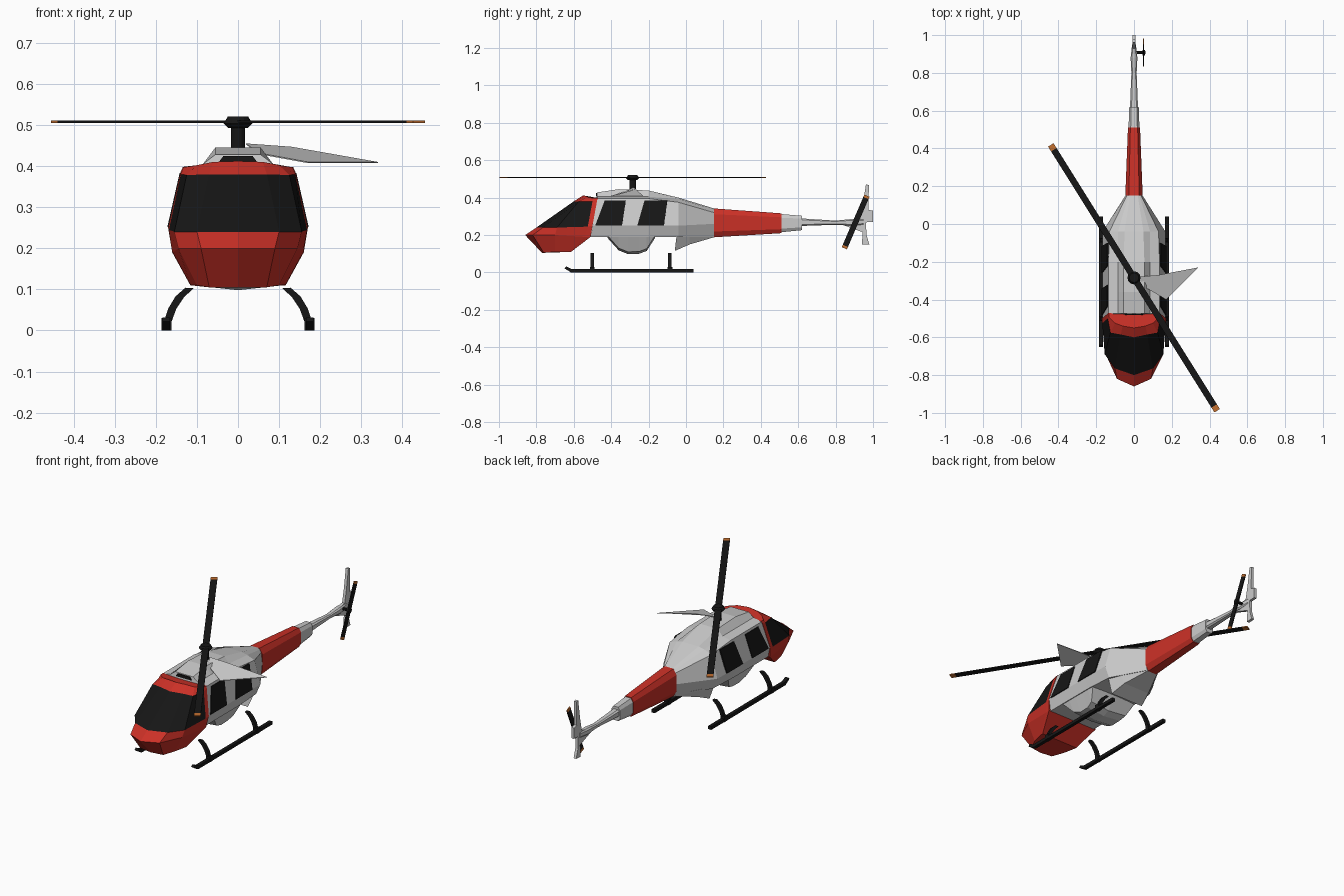
import bpy, bmesh
from mathutils import Vector, Matrix

if "Cube" in bpy.data.objects:
    bpy.data.objects.remove(bpy.data.objects["Cube"])


def material(name, rgb):
    m = bpy.data.materials.new(name)
    m.diffuse_color = (*rgb, 1)
    m.use_nodes = True
    m.node_tree.nodes["Principled BSDF"].inputs["Base Color"].default_value = m.diffuse_color
    return m


RED = material("red_paint", (0.6, 0.03, 0.02))
BLACK = material("black", (0.008, 0.008, 0.008))
ORANGE = material("orange_tip", (0.55, 0.16, 0.03))


def finish(bm, name, mats=(), mirror=False):
    bmesh.ops.recalc_face_normals(bm, faces=bm.faces)
    me = bpy.data.meshes.new(name)
    bm.to_mesh(me)
    bm.free()
    ob = bpy.data.objects.new(name, me)
    bpy.context.collection.objects.link(ob)
    for m in mats:
        me.materials.append(m)
    if mirror:
        ob.modifiers.new("mirror", 'MIRROR')
    return ob


def loft(name, halves, mats=(), symmetric=True, mat_of=None, mirror=False):
    """Skin rings; each half ring is completed by its mirror image in x."""
    bm = bmesh.new()
    rings = []
    for h in halves:
        pts = [Vector(p) for p in h]
        if symmetric:
            pts += [Vector((-p.x, p.y, p.z)) for p in reversed(pts) if p.x > 1e-5]
        rings.append([bm.verts.new(p) for p in pts])
    n = len(rings[0])
    for i in range(len(rings) - 1):
        a, b = rings[i], rings[i + 1]
        for j in range(n):
            k = (j + 1) % n
            f = bm.faces.new((a[j], a[k], b[k], b[j]))
            if mat_of:
                f.material_index = mat_of(i, j, n)
    bm.faces.new(rings[0])
    bm.faces.new(rings[-1])
    return finish(bm, name, mats, mirror)


def plate(name, pts, vec, mat=None, mirror=False):
    """A flat outline pulled along a vector."""
    v = Vector(vec)
    return loft(name, [pts, [Vector(p) + v for p in pts]], [mat] if mat else [], False, None, mirror)


def cylinder(name, r, z0, z1, at, mat, sides=12, r2=None, axis='Z'):
    bm = bmesh.new()
    m = Matrix.Translation(at)
    if axis == 'X':
        m = m @ Matrix.Rotation(1.5708, 4, 'Y')
    m = m @ Matrix.Translation((0, 0, (z0 + z1) / 2))
    bmesh.ops.create_cone(bm, cap_ends=True, segments=sides, radius1=r,
                          radius2=r if r2 is None else r2, depth=z1 - z0, matrix=m)
    return finish(bm, name, [mat])


# cockpit: U-shaped outlines stacked upwards, glass on the middle band
cockpit = [
    [(0, -.77, .105), (.07, -.76, .105), (.10, -.70, .11), (.115, -.63, .11), (.116, -.615, .11)],
    [(0, -.86, .20), (.09, -.82, .20), (.145, -.70, .20), (.158, -.54, .19), (.16, -.51, .19)],
    [(0, -.80, .24), (.10, -.765, .24), (.155, -.69, .24), (.168, -.525, .245), (.170, -.50, .25)],
    [(0, -.60, .38), (.07, -.585, .38), (.125, -.575, .378), (.139, -.50, .38), (.140, -.475, .385)],
    [(0, -.55, .412), (.06, -.54, .41), (.10, -.525, .402), (.132, -.495, .397), (.134, -.47, .398)],
]
loft("cockpit", cockpit, [RED, BLACK],
     mat_of=lambda i, j, n: 1 if i == 2 and (j < 3 or j > n - 4) else 0)


# cabin with raised engine cowl
def cabin_ring(y, top, tw, cowl, shoulder, belt, floor, lean=0):
    return [(0, y, top), (tw, y, top), (cowl[0], y, cowl[1]), (shoulder[0], y, shoulder[1]),
            (belt[0], y - lean * .7, belt[1]), (floor[0], y - lean, floor[1]), (0, y - lean, floor[1])]


side = ((.085, .405), (.135, .395), (.168, .25), (.15, .19))
loft("cabin", [
    cabin_ring(-.475, .428, .055, *side, lean=.035),
    cabin_ring(-.36, .445, .055, *side),
    cabin_ring(-.20, .438, .055, *side),
    cabin_ring(-.04, .40, .05, (.085, .392), (.130, .375), (.166, .25), (.14, .19)),
    cabin_ring(.15, .342, .02, (.03, .335), (.038, .32), (.046, .26), (.036, .19)),
])
plate("cowl_intake", [(x, -.482, z) for x, z in ((-.048, .408), (.048, .408), (.036, .424), (-.036, .424))],
      (0, .02, 0), BLACK)

# belly bulge and rear wedge below the floor
loft("belly_bulge", [[(0, y, .205), (.15, y, .20), (w, y, z + .012), (0, y, z)] for y, w, z in
                     ((-.42, .145, .185), (-.36, .118, .118), (-.31, .11, .098),
                      (-.25, .11, .10), (-.21, .118, .115), (-.165, .145, .185))])
loft("rear_wedge", [[(0, y0, .20), (w, y0, .20), (w * .75, y1, z), (0, y1, z)] for y0, y1, w, z in
                    ((-.05, -.06, .138, .115), (.02, .02, .11, .15), (.14, .15, .042, .188))])

# cabin side windows, leaning with the wall
for label, ys in (("front", (-.485, -.435, -.322, -.342)), ("rear", (-.26, -.222, -.10, -.118))):
    plate(label + "_window", [(.168 - (z - .25) * .2276 - .003, y, z)
                              for y, z in zip(ys, (.25, .382, .382, .25))], (.007, 0, .0015), BLACK, True)


# tail boom
def boom_ring(y, w, zb, zt):
    m, c = (zb + zt) / 2, (zt - zb) * .3
    return [(0, y, zt), (w * .6, y, zt), (w, y, m + c), (w, y, m - c), (w * .6, y, zb), (0, y, zb)]


loft("tail_boom_red", [boom_ring(.15, .046, .188, .342), boom_ring(.51, .032, .21, .316)], [RED])
loft("tail_boom_grey", [boom_ring(.51, .029, .215, .312), boom_ring(.62, .025, .226, .303)])
loft("tail_boom_tip", [boom_ring(.60, .022, .248, .29), boom_ring(.80, .014, .255, .277),
                       boom_ring(.88, .018, .25, .285), boom_ring(.95, .01, .255, .285)])

# tail fin
fin = [(.84, .275), (.93, .29), (.945, .36), (.962, .47), (.978, .468), (.975, .335), (1, .33),
       (1, .27), (.962, .268), (.965, .20), (.98, .15), (.94, .148), (.945, .215), (.85, .25)]
plate("tail_fin", [(-.008, y, z) for y, z in fin], (.016, 0, 0))

# bent panel standing out from the cowl
plate("cowl_side_panel", [(.02, -.28, .455), (.13, -.27, .447), (.34, -.23, .41),
                          (.17, -.40, .41), (.05, -.33, .432)], (0, 0, -.003))


# rotors: two blades with coloured tips, in a plane spanned by two directions
def rotor(name, centre, along, normal, length, width, thick, tip):
    c, a, nrm = Vector(centre), Vector(along).normalized(), Vector(normal)
    s = a.cross(nrm) * width / 2
    off = nrm * thick
    for label, r0, r1, mat in (("blades", -length + tip, length - tip, BLACK),
                               ("tip_a", length - tip, length, ORANGE),
                               ("tip_b", -length, -length + tip, ORANGE)):
        plate(name + "_" + label, [c + a * r0 - s - off / 2, c + a * r1 - s - off / 2,
                                   c + a * r1 + s - off / 2, c + a * r0 + s - off / 2], off, mat)


rotor("main_rotor", (0, -.285, .508), (.435, -.695, 0), (0, 0, 1), .83, .034, .006, .03)
hub = (0, -.285, 0)
cylinder("rotor_mast", .017, .42, .50, hub, BLACK)
cylinder("rotor_hub_lower", .024, .493, .504, hub, BLACK, r2=.035)
cylinder("rotor_hub_upper", .035, .504, .52, hub, BLACK, r2=.025)
rotor("tail_rotor", (.05, .907, .27), (0, .058, .135), (1, 0, 0), .153, .03, .006, .014)
cylinder("tail_rotor_shaft", .008, 0, .06, (0, .907, .27), BLACK, 8, axis='X')
cylinder("tail_rotor_hub", .015, .044, .058, (0, .907, .27), BLACK, 8, axis='X')

# landing gear
skid = [(-.65, .022), (-.615, 0), (.04, 0), (.04, .018), (-.61, .018), (-.64, .032)]
plate("skid", [(.165, y, z) for y, z in skid], (.019, 0, 0), BLACK, True)
strut = [(.108, .103), (.132, .080), (.150, .053), (.164, .015), (.182, .015),
         (.170, .053), (.152, .083), (.128, .104)]
for label, y in (("front", -.51), ("rear", -.095)):
    plate(label + "_strut", [(x, y, z) for x, z in strut], (0, .018, 0), BLACK, True)
    plate(label + "_strut_foot", [(.162, y - .004, z) for z in (0, .03)] +
          [(.186, y - .004, z) for z in (.03, 0)], (0, .026, 0), BLACK, True)
